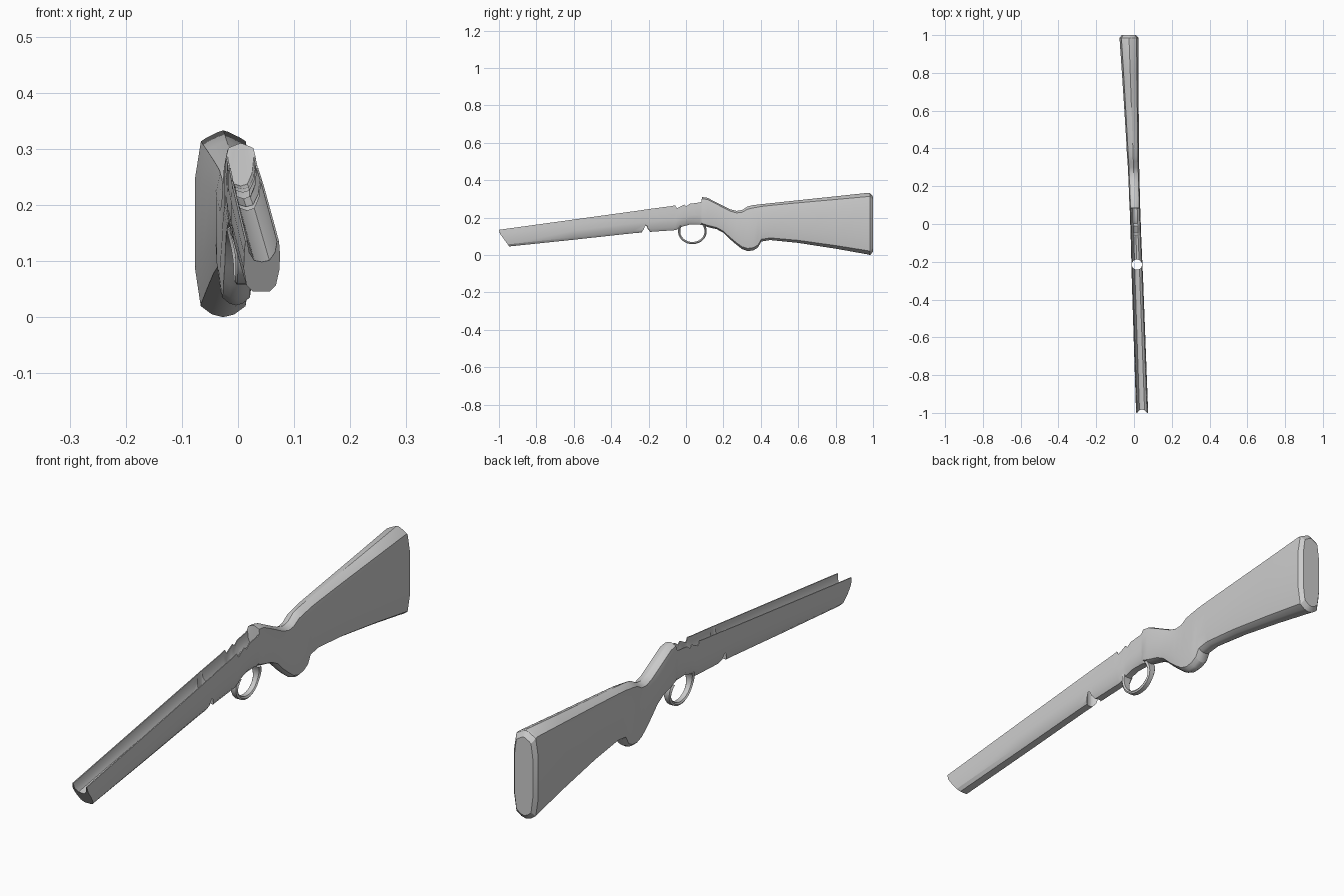
import bpy, bmesh, math
from mathutils import Vector

if "Cube" in bpy.data.objects:
    bpy.data.objects.remove(bpy.data.objects["Cube"])


def centre(y):
    # the whole model lies slightly rotated about z
    return 0.008 - 0.035 * y


def make(name, verts, faces, angle=30):
    me = bpy.data.meshes.new(name)
    me.from_pydata(verts, [], faces)
    bm = bmesh.new()
    bm.from_mesh(me)
    bmesh.ops.recalc_face_normals(bm, faces=bm.faces)
    bm.to_mesh(me)
    bm.free()
    ob = bpy.data.objects.new(name, me)
    bpy.context.collection.objects.link(ob)
    bpy.context.view_layer.objects.active = ob
    ob.select_set(True)
    bpy.ops.object.shade_smooth_by_angle(angle=math.radians(angle))
    ob.select_set(False)
    return ob


def loft(rings):
    n = len(rings[0])
    verts = [p for r in rings for p in r]
    faces = [(i * n + j, i * n + (j + 1) % n, (i + 1) * n + (j + 1) % n, (i + 1) * n + j)
             for i in range(len(rings) - 1) for j in range(n)]
    faces += [tuple(range(n)), tuple(range(len(verts) - n, len(verts)))]
    return verts, faces


# half cross-sections as (width fraction, height fraction), bottom to top
GROOVED = [(0, 0), (.48, 0), (.82, .12), (1, .45), (1, .75), (.94, 1), (.82, 1), (.72, .78), (.42, .62), (0, .59)]
SOLID = [(0, 0), (.4, .015), (.8, .06), (1, .26), (1, .75), (.8, .94), (.6, .96), (.4, .975), (.2, .99), (0, 1)]


def ring(shape, y, zb, zt, w, slant=0):
    half = []
    for u, t in shape:
        z = zb + (zt - zb) * t
        yy = y + slant * min(1, max(0, (0.85 - t) / 0.85))
        half.append((u * w, yy, z))
    full = half + [(-x, yy, z) for x, yy, z in half[-2:0:-1]]
    return [(x + centre(yy), yy, z) for x, yy, z in full]


# fore-end with barrel channel and receiver bed: y, bottom, top, half width
fore = [(-.60, .082, .190, .031), (-.28, .117, .234, .030),
        (-.19, .124, .247, .029), (-.075, .132, .262, .028), (-.058, .133, .266, .028),
        (-.048, .136, .250, .028), (-.025, .150, .262, .028), (-.010, .155, .270, .028),
        (.002, .158, .260, .028), (.020, .163, .274, .028), (.072, .163, .281, .028),
        (.082, .160, .285, .028)]
# grip and butt
butt = [(.085, .160, .310, .028), (.115, .150, .306, .029), (.165, .138, .280, .029),
        (.200, .119, .262, .029), (.235, .085, .245, .029), (.270, .055, .236, .030),
        (.300, .032, .241, .030), (.330, .021, .260, .031), (.360, .025, .267, .032),
        (.385, .040, .270, .033), (.402, .072, .272, .033), (.450, .080, .277, .034),
        (.600, .065, .293, .038), (.800, .034, .314, .044), (.975, .003, .333, .050),
        (.985, .000, .330, .050), (1.0, .018, .312, .038)]
rings = [ring(GROOVED, -1, .046, .135, .032, .055)]
rings += [ring(GROOVED, *s) for s in fore] + [ring(SOLID, *s) for s in butt]
stock = make("stock", *loft(rings))

# round screw hole through the fore-end
bpy.ops.mesh.primitive_cylinder_add(vertices=24, radius=.027, depth=.4,
                                    location=(centre(-.215), -.215, .18))
cutter = bpy.context.object
cutter.name = "hole_cutter"
cutter.hide_render = True
mod = stock.modifiers.new("hole", 'BOOLEAN')
mod.object = cutter
mod.operation = 'DIFFERENCE'
mod.solver = 'EXACT'
bpy.context.view_layer.objects.active = stock
bpy.ops.object.modifier_apply(modifier="hole")
bpy.data.objects.remove(cutter)

# trigger guard: a flat strap bent into a loop, thicker where it meets the stock
sections = []
steps = 20
for i in range(steps + 1):
    a = math.radians(150 + 240 * i / steps)
    c, s = math.cos(a), math.sin(a)
    hw = .013 + .013 * max(0, s + .5) ** 1.5
    yo, zo = .034 + .077 * c, .127 + .069 * s
    yi, zi = .034 + .065 * c, .127 + .057 * s
    hw = min(hw, .025)
    sections.append([(centre(y) + x, y, z) for x, y, z in
                     ((-hw * .7, yo, zo), (hw * .7, yo, zo), (hw, (yo + yi) / 2, (zo + zi) / 2),
                      (hw * .7, yi, zi), (-hw * .7, yi, zi), (-hw, (yo + yi) / 2, (zo + zi) / 2))])
make("trigger_guard", *loft(sections))
